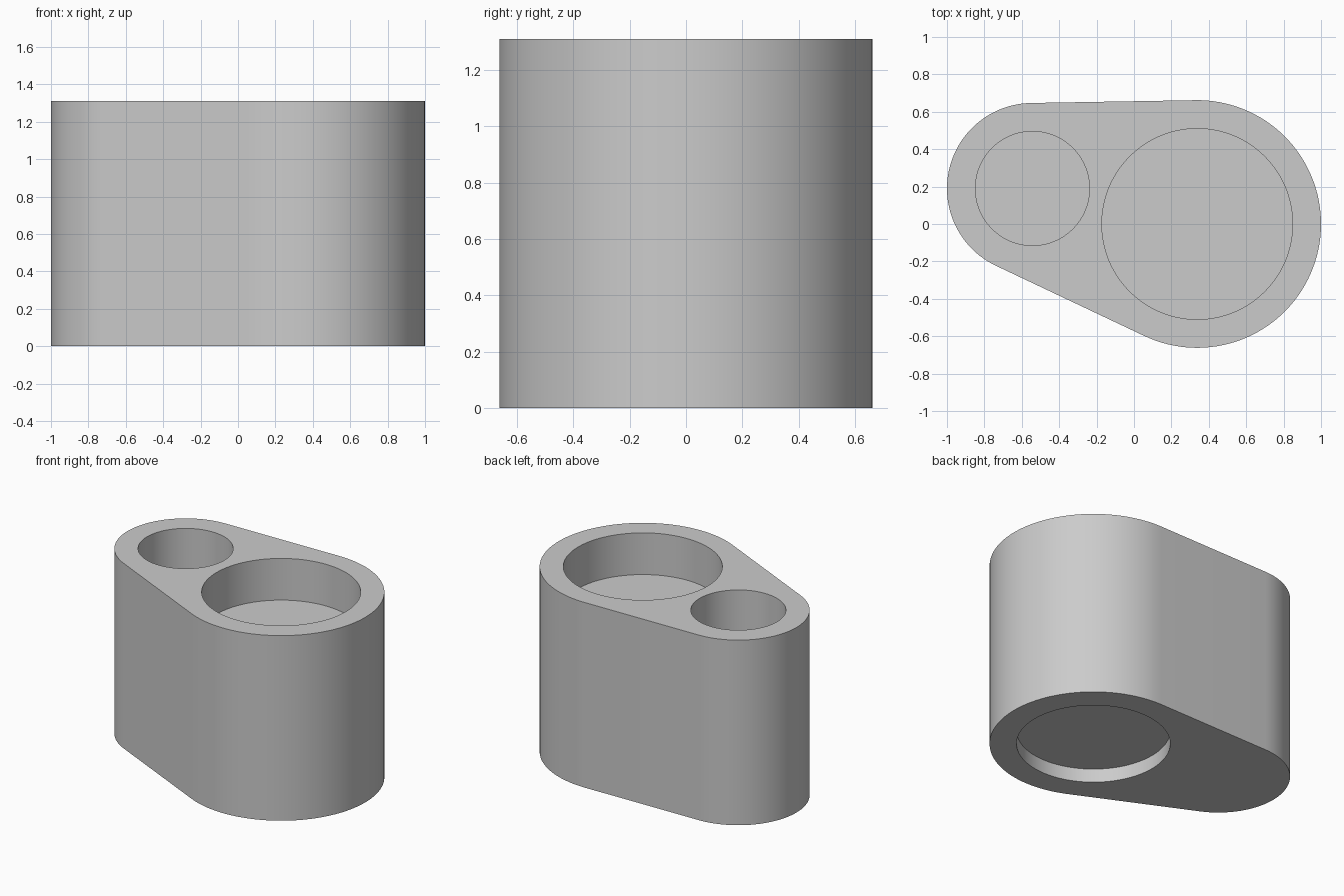
import bpy
import bmesh
from math import acos, atan2, cos, hypot, pi, radians, sin

cube = bpy.data.objects.get("Cube")
if cube:
    bpy.data.objects.remove(cube, do_unlink=True)

HEIGHT = 1.31
BIG, BIG_R = (0.338, 0.0), 0.662
SMALL, SMALL_R = (-0.543, 0.19), 0.457
WALL = 0.152
SOCKET_DEPTH = 0.295
RECESS_R, RECESS_DEPTH = 0.49, 0.096


def arc(centre, radius, start, end, steps):
    angles = [start + (end - start) * i / steps for i in range(steps + 1)]
    return [(centre[0] + radius * cos(a), centre[1] + radius * sin(a)) for a in angles]


def prism(name, outline, z0, z1):
    """Extrude a closed outline from z0 to z1."""
    bm = bmesh.new()
    base = bm.faces.new([bm.verts.new((x, y, z0)) for x, y in outline])
    extruded = bmesh.ops.extrude_face_region(bm, geom=[base], use_keep_orig=True)
    top = [v for v in extruded["geom"] if isinstance(v, bmesh.types.BMVert)]
    bmesh.ops.translate(bm, verts=top, vec=(0, 0, z1 - z0))
    bmesh.ops.recalc_face_normals(bm, faces=bm.faces)
    mesh = bpy.data.meshes.new(name)
    bm.to_mesh(mesh)
    bm.free()
    obj = bpy.data.objects.new(name, mesh)
    bpy.context.collection.objects.link(obj)
    return obj


# Body: two round ends joined by tangent sides
dx, dy = SMALL[0] - BIG[0], SMALL[1] - BIG[1]
heading = atan2(dy, dx)
spread = acos((BIG_R - SMALL_R) / hypot(dx, dy))
outline = arc(BIG, BIG_R, heading + spread, heading - spread + 2 * pi, 72)
outline += arc(SMALL, SMALL_R, heading - spread, heading + spread, 48)
body = prism("holder_body", outline, 0, HEIGHT)

grey = bpy.data.materials.new("light grey")
grey.use_nodes = True
colour = (0.6, 0.6, 0.6, 1)
grey.diffuse_color = colour
grey.node_tree.nodes["Principled BSDF"].inputs["Base Color"].default_value = colour
body.data.materials.append(grey)

# Round sockets in the top and a shallow recess underneath
cuts = [
    ("large_socket_cutter", BIG, BIG_R - WALL, HEIGHT - SOCKET_DEPTH, HEIGHT + 0.1),
    ("small_socket_cutter", SMALL, SMALL_R - WALL, HEIGHT - SOCKET_DEPTH, HEIGHT + 0.1),
    ("base_recess_cutter", BIG, RECESS_R, -0.1, RECESS_DEPTH),
]
bpy.ops.object.select_all(action="DESELECT")
body.select_set(True)
bpy.context.view_layer.objects.active = body
for name, centre, radius, z0, z1 in cuts:
    cutter = prism(name, arc(centre, radius, 0, 2 * pi, 96)[:-1], z0, z1)
    cutter.data.materials.append(grey)
    cutter.hide_render = True
    modifier = body.modifiers.new(name, "BOOLEAN")
    modifier.operation = "DIFFERENCE"
    modifier.solver = "EXACT"
    modifier.object = cutter
    bpy.ops.object.modifier_apply(modifier=name)
    bpy.data.objects.remove(cutter, do_unlink=True)

bpy.ops.object.shade_smooth_by_angle(angle=radians(30))
